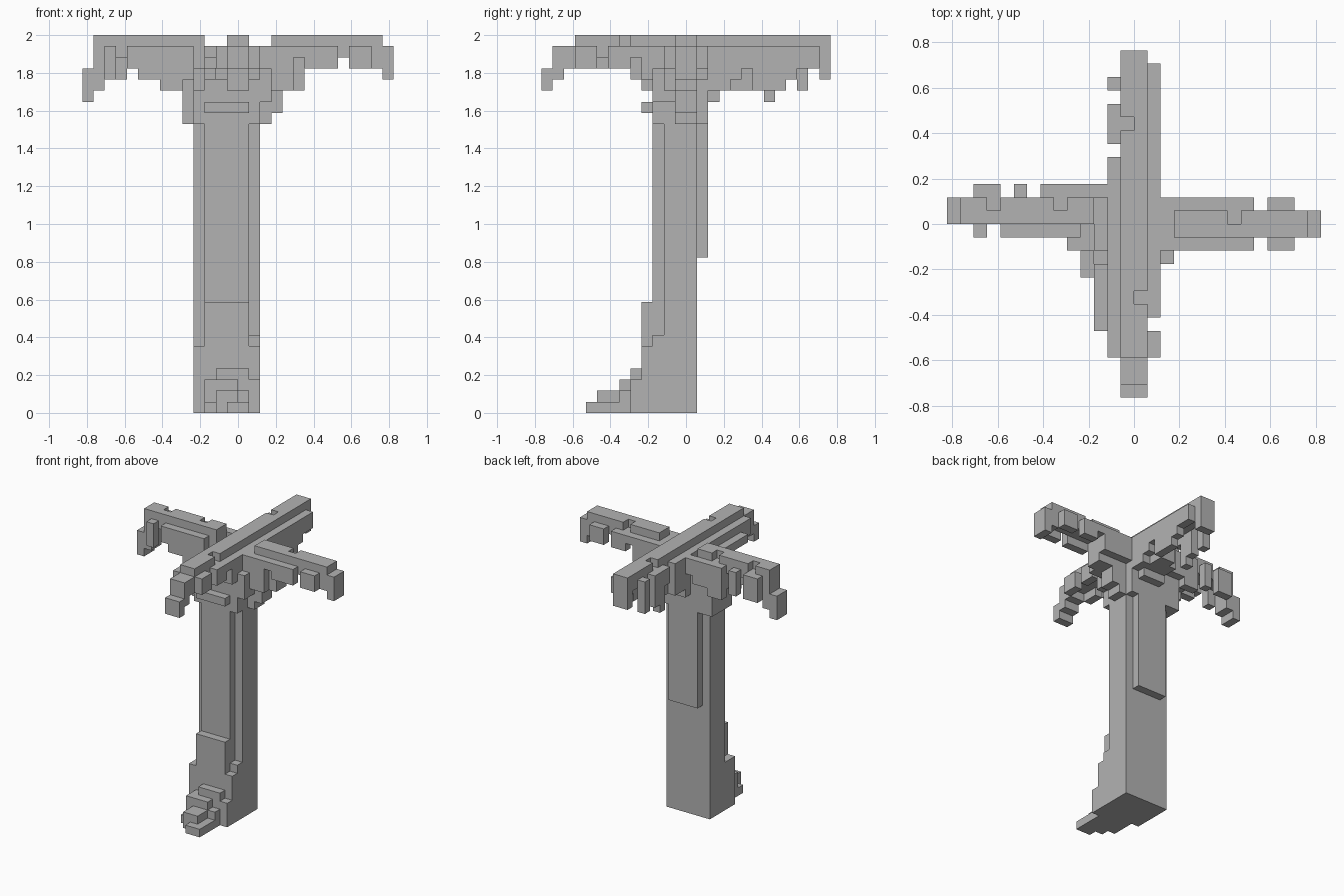
import bpy, bmesh
from mathutils import Vector

if "Cube" in bpy.data.objects:
    bpy.data.objects.remove(bpy.data.objects["Cube"], do_unlink=True)

UNIT = 2 / 34          # edge of one block
parts, claimed = {}, set()


def blocks(box):
    """All block positions inside a box given as x, x, y, y, z, z."""
    x0, x1, y0, y1, z0, z1 = box
    return {(x, y, z) for x in range(x0, x1) for y in range(y0, y1) for z in range(z0, z1)}


def part(name, boxes, notches=()):
    """Fill a part with boxes, cut its notches, and claim the blocks."""
    cells = set().union(*map(blocks, boxes))
    for notch in notches:
        cells -= blocks(notch)
    parts[name] = cells - claimed
    claimed.update(cells)


def leaves(axis, side, low_high):
    """Rows of hanging leaflets along one side of a frond: start, end, bottom."""
    a, b = side, side + 1
    if axis == "x":
        return [(s, e, a, b, low, 33) for s, e, low in low_high]
    return [(a, b, s, e, low, 33) for s, e, low in low_high]


def skin(name, cells, material):
    """Build only the outward faces of a part and merge the flat areas."""
    bm = bmesh.new()
    for cell in cells:
        centre = Vector(cell) + Vector((.5, .5, .5))
        for axis in range(3):
            for sign in (-1, 1):
                n = Vector((0, 0, 0))
                n[axis] = sign
                if tuple(int(c + d) for c, d in zip(cell, n)) in claimed:
                    continue
                u = Vector((0, 0, 0))
                u[(axis + 1) % 3] = 1
                v = n.cross(u)
                ring = [centre + (n + u * i + v * j) / 2
                        for i, j in ((-1, -1), (1, -1), (1, 1), (-1, 1))]
                bm.faces.new([bm.verts.new(p * UNIT) for p in ring])
    bmesh.ops.remove_doubles(bm, verts=bm.verts, dist=UNIT / 100)
    bmesh.ops.dissolve_limit(bm, angle_limit=.01, verts=bm.verts, edges=bm.edges)
    mesh = bpy.data.meshes.new(name)
    bm.to_mesh(mesh)
    bm.free()
    mesh.materials.append(material)
    bpy.context.collection.objects.link(bpy.data.objects.new(name, mesh))


# Trunk with a raised front and back strip
part("trunk", [(-4, 2, -2, 1, 0, 26), (-3, 1, -3, 1, 0, 26), (-3, 1, 1, 2, 14, 26)])

# Stepped roots at the front
part("roots", [
    (-4, 2, -4, -2, 0, 6), (1, 2, -3, -2, 0, 7), (-3, 1, -4, -3, 0, 10),
    (-3, 2, -5, -4, 0, 3), (-2, 1, -5, -4, 0, 4), (-3, 0, -6, -5, 0, 3),
    (-3, 1, -6, -5, 0, 2), (-2, 0, -8, -6, 0, 2), (-3, 1, -7, -6, 0, 1),
    (-1, 1, -9, -7, 0, 1)])

# Crown core that the fronds grow from
part("crown", [
    (-4, 2, -3, 2, 26, 30), (-3, 1, -4, -3, 27, 28), (-3, 2, -2, 2, 30, 32),
    (-2, 2, -2, 2, 32, 33), (-1, 1, -3, 3, 30, 34), (-5, -4, -2, 2, 26, 28)])

# Left frond
part("left_frond", [
    (1, 13, -1, 1, 32, 34), (12, 13, -1, 1, 31, 34), (13, 14, -1, 1, 30, 33),
    (2, 3, -1, 1, 26, 33), (3, 4, -1, 1, 27, 33), (4, 6, -1, 1, 29, 33),
    (2, 3, -3, -2, 28, 31)]
    + leaves("x", -2, [(2, 3, 28), (3, 5, 29), (5, 6, 32), (6, 9, 31), (10, 12, 31)])
    + leaves("x", 1, [(2, 3, 30), (3, 6, 30), (6, 7, 32), (7, 9, 31), (10, 12, 31)]),
    [(1, 3, -1, 1, 33, 34), (7, 8, 0, 1, 33, 34)])

# Right frond, drooping at its tip
part("right_frond", [
    (-13, -3, 0, 2, 32, 34), (-13, -12, 0, 2, 29, 34), (-14, -13, 0, 2, 28, 31),
    (-5, -2, 0, 2, 28, 32), (-7, -5, 0, 2, 30, 33)]
    + leaves("x", -1, [(-12, -11, 30), (-10, -9, 31), (-9, -7, 30), (-7, -5, 29), (-5, -4, 30)])
    + leaves("x", 2, [(-12, -10, 30), (-9, -8, 30), (-7, -5, 29), (-5, -3, 30), (-3, -2, 31)]),
    [(-6, -5, 1, 2, 33, 34), (-11, -10, 1, 2, 33, 34)])

# Back frond
part("back_frond", [
    (-1, 1, 2, 13, 32, 34), (-1, 1, 12, 13, 30, 34), (-1, 1, 2, 3, 28, 33),
    (-1, 1, 3, 6, 29, 33)]
    + leaves("y", -2, [(2, 3, 28), (3, 5, 29), (6, 7, 31), (7, 8, 28), (8, 9, 29), (10, 11, 29)])
    + leaves("y", 1, [(2, 4, 29), (4, 5, 30), (5, 6, 31), (6, 9, 29), (9, 10, 30),
                      (10, 11, 31), (11, 12, 31)]),
    [(-1, 0, 7, 8, 33, 34)])

# Front frond, stepping down to a drooping tip
part("front_frond", [
    (-1, 1, -10, -2, 32, 34), (-1, 1, -12, -10, 31, 33), (-1, 1, -13, -12, 29, 31),
    (-1, 1, -12, -11, 30, 33), (-1, 1, -4, -2, 30, 33),
    (-3, -2, -8, -5, 31, 32), (-3, -2, -5, -3, 30, 32),
    (-4, -3, -4, -2, 29, 31), (-5, -4, -2, 0, 28, 30)]
    + leaves("y", -2, [(-10, -8, 31), (-8, -7, 32), (-7, -5, 31), (-5, -4, 32), (-4, -2, 30)])
    + leaves("y", 1, [(-10, -8, 31), (-7, -5, 31), (-5, -4, 32), (-4, -2, 30)]),
    [(-1, 0, -3, -2, 33, 34), (0, 1, -6, -5, 33, 34)])

# One grey colour for everything
grey = bpy.data.materials.new("plain_grey")
grey.use_nodes = True
colour = (.45, .45, .45, 1)
grey.diffuse_color = colour
grey.node_tree.nodes["Principled BSDF"].inputs["Base Color"].default_value = colour

for name, cells in parts.items():
    skin(name, cells, grey)
